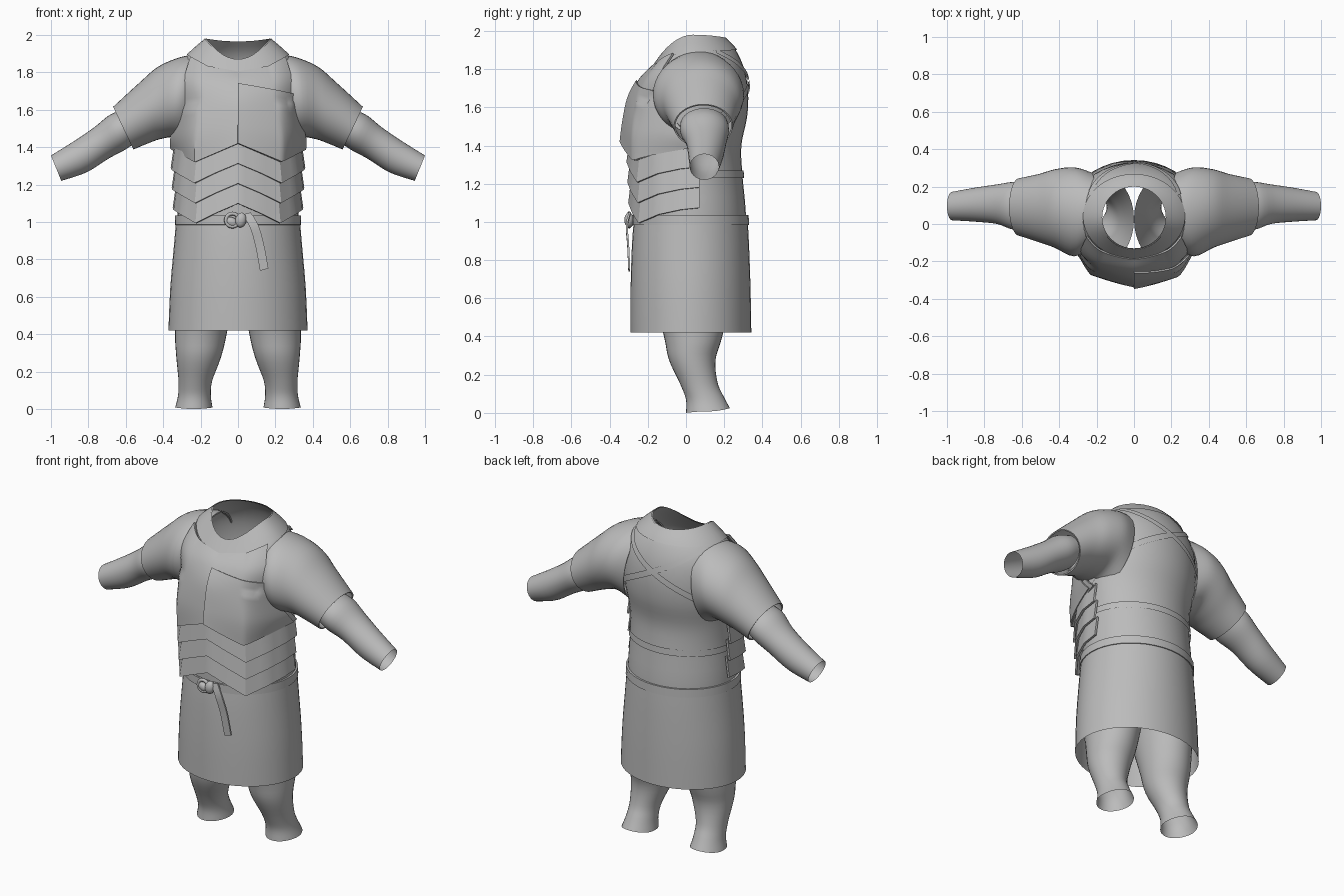
import bpy, bmesh
from math import sin, cos, pi, radians, floor
from mathutils import Vector

old = bpy.data.objects.get("Cube")
if old:
    bpy.data.objects.remove(old, do_unlink=True)

grey = bpy.data.materials.new("plain_grey")
grey.use_nodes = True
tone = (0.5, 0.5, 0.5, 1)
grey.diffuse_color = tone
grey.node_tree.nodes["Principled BSDF"].inputs["Base Color"].default_value = tone


def finish(ob, thick=0, angle=32):
    if not ob.data.materials:
        ob.data.materials.append(grey)
    bpy.ops.object.select_all(action='DESELECT')
    ob.select_set(True)
    bpy.context.view_layer.objects.active = ob
    if thick:
        mod = ob.modifiers.new("thickness", 'SOLIDIFY')
        mod.thickness = thick
        mod.offset = -1
        bpy.ops.object.modifier_apply(modifier=mod.name)
    bpy.ops.object.shade_smooth_by_angle(angle=radians(angle))


def sheet(name, fn, nu, nv, thick=0, flip=False, angle=32):
    """Grid surface from fn(a, b), both in 0..1; coincident seams are welded."""
    bm = bmesh.new()
    grid = [[bm.verts.new(fn(i / nu, j / nv)) for i in range(nu + 1)] for j in range(nv + 1)]
    for lo, hi in zip(grid, grid[1:]):
        for i in range(nu):
            quad = (lo[i], lo[i + 1], hi[i + 1], hi[i])
            bm.faces.new(quad[::-1] if flip else quad)
    bmesh.ops.remove_doubles(bm, verts=bm.verts, dist=1e-5)
    me = bpy.data.meshes.new(name)
    bm.to_mesh(me)
    bm.free()
    ob = bpy.data.objects.new(name, me)
    bpy.context.collection.objects.link(ob)
    finish(ob, thick, angle)
    return ob


def spline(rows, v):
    """Catmull-Rom blend of number rows at position v."""
    last = len(rows) - 1
    v = min(max(v, 0), last)
    i = min(int(floor(v)), last - 1)
    t = v - i
    pick = [rows[min(max(i + k, 0), last)] for k in (-1, 0, 1, 2)]
    return [0.5 * (2 * b + (c - a) * t + (2 * a - 5 * b + 4 * c - d) * t * t
                   + (3 * b - a - 3 * c + d) * t ** 3) for a, b, c, d in zip(*pick)]


def upright(rows, sx=1):
    """Rings: centre x, half width, front y, back y, front z, side z, back z."""
    def f(v, t, off=0):
        xc, hw, yf, yb, zf, zs, zb = spline(rows, v)
        s = sin(t)
        z = zs + ((zb if s > 0 else zf) - zs) * s * s
        return Vector((sx * (xc + (hw + off) * cos(t)),
                       (yf + yb) / 2 + ((yb - yf) / 2 + off) * s, z))
    return f


def sideways(rows, sx):
    """Rings: top x, top z, bottom x, bottom z, front y, back y."""
    def f(v, t, off=0):
        xt, zt, xb, zb, yf, yb = spline(rows, v)
        top, bot = Vector((xt, 0, zt)), Vector((xb, 0, zb))
        p = (top + bot) / 2 + (top - bot) / 2 * cos(t) + (top - bot).normalized() * off * cos(t)
        return Vector((sx * p.x, (yf + yb) / 2 + ((yb - yf) / 2 + off) * sin(t), p.z))
    return f


def tube(name, f, v0, v1, nv, off=0, t0=0, t1=2 * pi, thick=0, flip=False, nu=40):
    return sheet(name, lambda a, b: f(v0 + (v1 - v0) * b, t0 + (t1 - t0) * a, off),
                 nu, nv, thick, flip)


def level(hw, yf, yb, z):
    return (0, hw, yf, yb, z, z, z)


# Shirt, open at the neck
shirt = upright([level(.31, -.25, .30, .70), level(.325, -.26, .315, 1.0),
                 level(.318, -.26, .295, 1.25), level(.33, -.26, .29, 1.4),
                 level(.35, -.265, .32, 1.55), level(.35, -.25, .325, 1.68),
                 (0, .325, -.215, .305, 1.75, 1.81, 1.80),
                 (0, .265, -.18, .26, 1.80, 1.895, 1.90),
                 (0, .17, -.13, .20, 1.87, 1.98, 1.965)])
tube("shirt", shirt, 0, 8, 32)
tube("collar", shirt, 7, 8, 5, off=.008)

# Skirt and belt
skirt = upright([level(.372, -.29, .342, .42), level(.362, -.29, .338, .65),
                 level(.342, -.283, .33, .88), level(.33, -.272, .322, 1.02)])
tube("skirt", skirt, 0, 3, 9)
tube("belt", upright([level(.338, -.28, .33, .985), level(.336, -.28, .328, 1.035)]),
     0, 1, 1, thick=.012)
tube("back_waist_strap", shirt, 1.9, 2.1, 2, off=.008, t0=-.1, t1=pi + .1)

for side, sx in (("left", 1), ("right", -1)):
    mir = sx < 0
    # Sleeve and forearm
    sleeve = sideways([(.20, 1.89, .27, 1.42, -.12, .27), (.30, 1.875, .34, 1.46, -.165, .295),
                       (.42, 1.825, .42, 1.45, -.12, .285), (.52, 1.74, .49, 1.425, -.09, .26),
                       (.662, 1.61, .562, 1.395, -.055, .237)], sx)
    tube(side + "_sleeve", sleeve, 0, 4, 16, thick=.008, flip=mir)
    tube(side + "_shoulder_trim", sleeve, .8, 1.0, 2, off=.006, flip=mir)
    forearm = sideways([(.63, 1.595, .555, 1.42, -.03, .22), (.69, 1.57, .605, 1.385, -.03, .225),
                        (.77, 1.505, .69, 1.34, .0, .212), (.88, 1.43, .81, 1.265, .012, .195),
                        (1.0, 1.355, .945, 1.22, .02, .172)], sx)
    tube(side + "_forearm", forearm, 0, 4, 14, flip=mir, nu=32)

    # Leg, open at the cut below the knee
    leg = upright([(.165, .165, -.21, .26, .75, .75, .75), (.197, .14, -.12, .195, .42, .42, .42),
                   (.21, .12, -.09, .155, .28, .28, .28), (.228, .09, -.03, .165, .15, .15, .16),
                   (.233, .088, 0, .195, .07, .07, .09), (.236, .1, 0, .23, 0, .008, .025)], sx)
    tube(side + "_leg", leg, 0, 5, 20, flip=mir, nu=32)

    # Strap crossing the back from the collar to the far underarm
    def strap(a, b):
        p = shirt(7 - 3.9 * a + .32 * (b - .5), radians(30 + 155 * a), .01 + .003 * sx)
        return Vector((p.x * sx, p.y, p.z))
    sheet(side + "_back_strap", strap, 30, 2, flip=not mir)

# Breastplate rows: half width, then y and z at the keel, corner and side
plate_rows = [(.362, -.338, -.27, .07, 1.42, 1.32, 1.39),
              (.36, -.325, -.27, 0, 1.52, 1.47, 1.46),
              (.305, -.298, -.25, -.125, 1.65, 1.64, 1.63),
              (.29, -.245, -.215, -.14, 1.75, 1.75, 1.76),
              (.255, -.19, -.152, -.07, 1.805, 1.835, 1.885)]


def chest(u, v, off=0):
    hw, yc, yk, ys, zc, zk, zs = spline(plate_rows, v)
    w, knee = abs(u), .64
    if w < knee:
        t = w / knee
        y, z = yc + (yk - yc) * t, zc + (zk - zc) * t
        bulge = .01
    else:
        t = (w - knee) / (1 - knee)
        y, z = yk + (ys - yk) * t, zk + (zs - zk) * t
        bulge = .06 if v < 2 else .02
    return Vector((u * (hw + off), y - bulge * t * (1 - t) * 4 * .6 - off, z))


def wide(a):
    return 2 * a - 1


sheet("breastplate", lambda a, b: chest(wide(a), 4 * b), 50, 20, thick=.012)
sheet("breast_overlay", lambda a, b: chest(a * .98, .02 + b * (2.88 - .5 * a), .01),
      25, 16, thick=.008)

# Three overlapping chevron waist plates
plan = [(0, -.312), (.12, -.292), (.235, -.258), (.315, -.15), (.355, -.03), (.36, .07)]
rise = [0, -.05, -.105, -.06, -.035, -.025]


def lame(k):
    def f(a, b):
        u = wide(a)
        s = abs(u) * (len(plan) - 1)
        i = min(int(s), len(plan) - 2)
        t = s - i
        x, y = (p + (q - p) * t for p, q in zip(plan[i], plan[i + 1]))
        size = (1 - .015 * k) * (1 - .05 * b)
        z = 1.42 - .107 * (k + 1) + rise[i] + (rise[i + 1] - rise[i]) * t + .125 * b
        return Vector(((1 if u > 0 else -1) * x * size, y * size if y < 0 else y, z))
    return f


for k, label in enumerate(("upper", "middle", "lower")):
    sheet(label + "_waist_plate", lame(k), 30, 2, thick=.012, angle=25)


# Belt knot: two bulges, a wrapped loop and a hanging tail
def bulge(name, loc, size, turn):
    bpy.ops.mesh.primitive_uv_sphere_add(segments=16, ring_count=10, location=loc,
                                         rotation=(0, turn, 0))
    ob = bpy.context.object
    ob.name = name
    ob.scale = size
    finish(ob, angle=60)


bulge("knot_centre", (.015, -.298, 1.01), (.03, .025, .04), .2)
bulge("knot_side", (-.035, -.292, 1.0), (.035, .02, .025), .4)
bpy.ops.mesh.primitive_torus_add(major_radius=.035, minor_radius=.01, major_segments=20,
                                 minor_segments=8, location=(-.03, -.298, 1.01),
                                 rotation=(pi / 2, 0, 0))
bpy.context.object.name = "knot_loop"
finish(bpy.context.object, angle=60)

tail_path = [(.045, -.30, 1.045), (.085, -.315, .98), (.115, -.308, .88), (.14, -.302, .745)]


def tail(a, b):
    x, y, z = spline(tail_path, 3 * b)
    return Vector((x + .045 * (a - .5), y, z + .012 * (a - .5)))


sheet("belt_tail", tail, 1, 12, thick=.01, flip=True)
